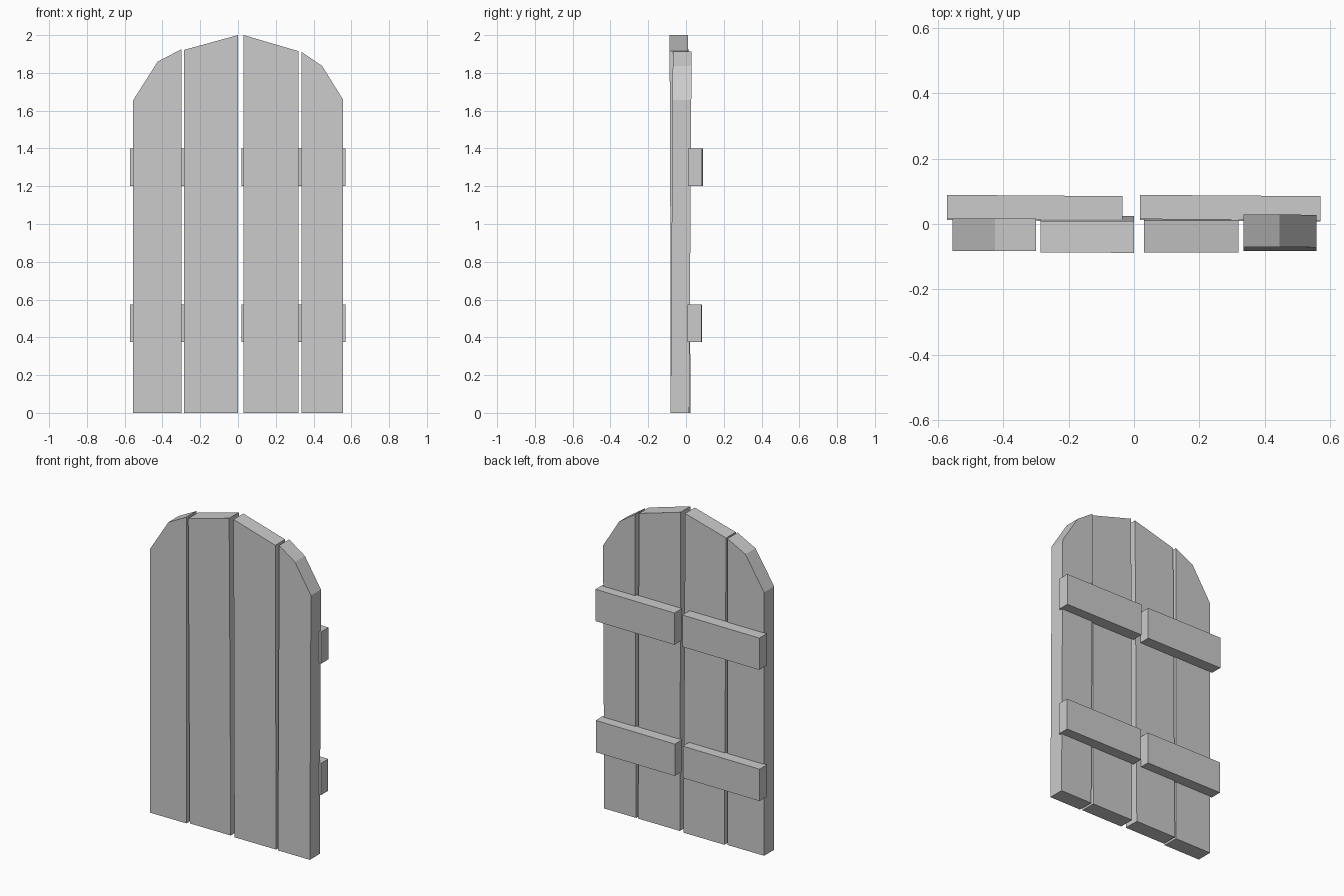
import bpy, bmesh

if "Cube" in bpy.data.objects:
    bpy.data.objects.remove(bpy.data.objects["Cube"])


def prism(name, profile, y_front, y_back):
    """Extrude an x-z outline between two y functions of (x, z)."""
    bm = bmesh.new()
    front = [bm.verts.new((x, y_front(x, z), z)) for x, z in profile]
    back = [bm.verts.new((x, y_back(x, z), z)) for x, z in profile]
    bm.faces.new(front)
    bm.faces.new(back[::-1])
    n = len(profile)
    for i in range(n):
        j = (i + 1) % n
        bm.faces.new((front[i], back[i], back[j], front[j]))
    bmesh.ops.recalc_face_normals(bm, faces=bm.faces)
    me = bpy.data.meshes.new(name)
    bm.to_mesh(me)
    bm.free()
    ob = bpy.data.objects.new(name, me)
    bpy.context.collection.objects.link(ob)
    return ob


# Upright planks: top edge from left to right, front y at bottom and top, thickness
planks = [
    ("plank_outer_left", [(-0.555, 1.655), (-0.425, 1.86), (-0.30, 1.925)], -0.083, -0.083, 0.10),
    ("plank_inner_left", [(-0.285, 1.922), (0.0, 2.0)], -0.072, -0.088, 0.097),
    ("plank_inner_right", [(0.03, 2.0), (0.32, 1.915)], -0.079, -0.087, 0.097),
    ("plank_outer_right", [(0.335, 1.912), (0.445, 1.837), (0.557, 1.657)], -0.082, -0.069, 0.099),
]
for name, top, y0, y1, thick in planks:
    outline = [(top[0][0], 0)] + top + [(top[-1][0], 0)]
    lean = lambda x, z: y0 + (y1 - y0) * z / 2
    prism(name, outline, lean, lambda x, z: lean(x, z) + thick)

# Cross battens on the back, one pair per height, slightly skewed
for level, z0, z1, dy in (("lower", 0.375, 0.575, -0.003), ("upper", 1.20, 1.40, 0.0)):
    for side, x0, x1, ya, yb in (("left", -0.572, -0.035, 0.015, 0.011),
                                 ("right", 0.018, 0.57, 0.015, 0.011)):
        skew = lambda x, z: dy + ya + (yb - ya) * (x - x0) / (x1 - x0)
        prism(f"batten_{level}_{side}", [(x0, z0), (x0, z1), (x1, z1), (x1, z0)],
              skew, lambda x, z: skew(x, z) + 0.074)
